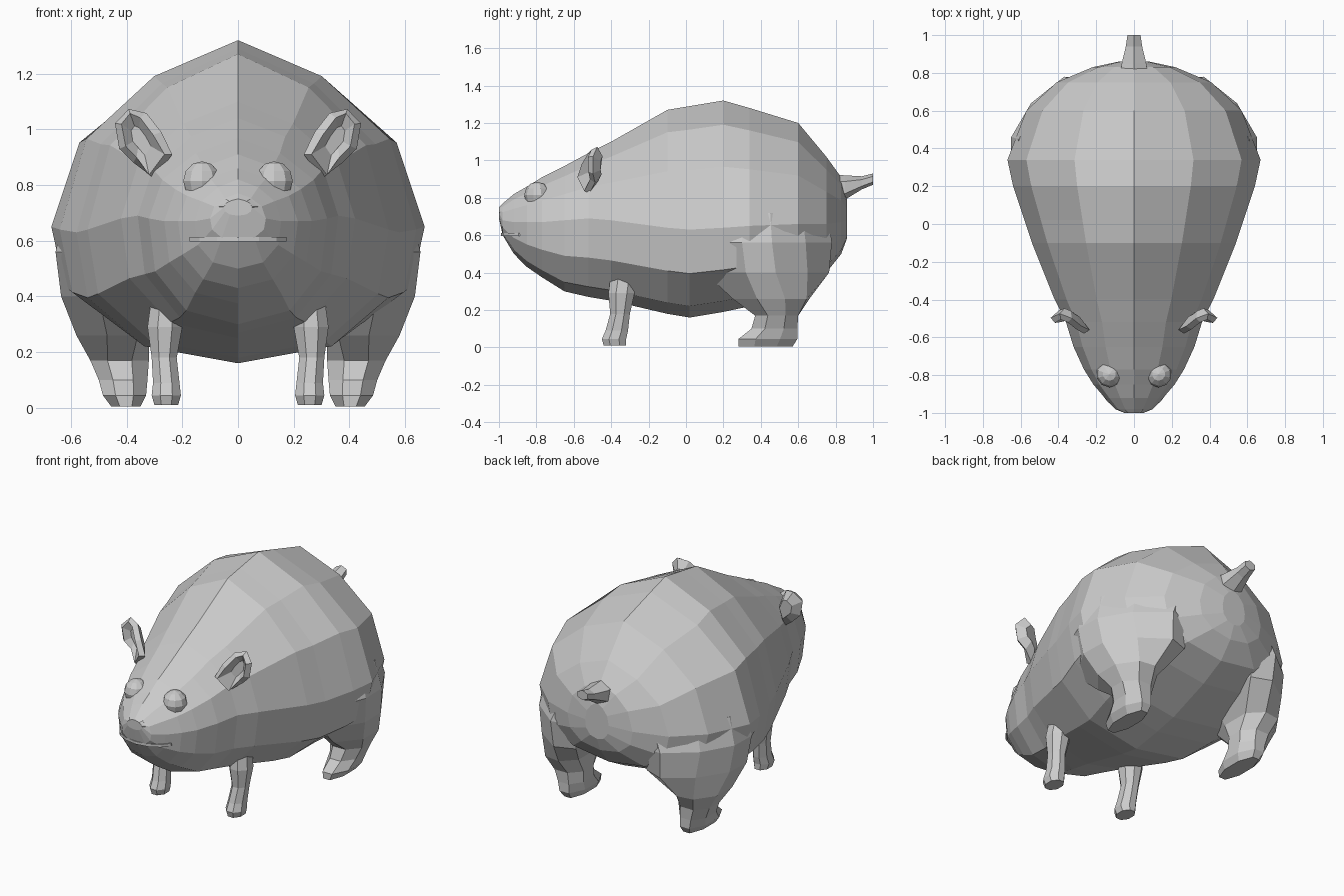
import bpy, bmesh, math
from mathutils import Vector

cube = bpy.data.objects.get("Cube")
if cube:
    bpy.data.objects.remove(cube, do_unlink=True)

fur = bpy.data.materials.new("grey_fur")
fur.use_nodes = True
GREY = (0.6, 0.6, 0.6, 1)
fur.diffuse_color = GREY
fur.node_tree.nodes["Principled BSDF"].inputs["Base Color"].default_value = GREY


def finish(name, bm):
    bmesh.ops.recalc_face_normals(bm, faces=bm.faces)
    me = bpy.data.meshes.new(name)
    bm.to_mesh(me)
    bm.free()
    me.materials.append(fur)
    ob = bpy.data.objects.new(name, me)
    bpy.context.collection.objects.link(ob)
    return ob


def loft(name, rings):
    """Skin a list of equal-length point rings and cap both ends."""
    bm = bmesh.new()
    loops = [[bm.verts.new(p) for p in ring] for ring in rings]
    n = len(loops[0])
    for a, b in zip(loops, loops[1:]):
        for i in range(n):
            j = (i + 1) % n
            bm.faces.new((a[i], a[j], b[j], b[i]))
    bm.faces.new(loops[0])
    bm.faces.new(loops[-1])
    return finish(name, bm)


# Half cross-section of the body, ridge to belly: flat flanks, full underside
SIDE = [(0, 1), (.47, .81), (.85, .48), (1, 0), (.93, -.5), (.58, -.87), (0, -1)]
SECTION = SIDE + [(-x, z) for x, z in SIDE[-2:0:-1]]


def body_ring(y, top, bottom, half, mid):
    return [(half * x, y, mid + z * (top - mid if z > 0 else mid - bottom)) for x, z in SECTION]


def leg_ring(z, x0, x1, y0, y1, n=8):
    """Eight-sided level section filling a box."""
    cx, cy, hx, hy = (x0 + x1) / 2, (y0 + y1) / 2, (x1 - x0) / 2, (y1 - y0) / 2
    k = 1 / math.cos(math.pi / n)
    return [(cx + hx * k * math.cos(math.tau * (i + .5) / n),
             cy + hy * k * math.sin(math.tau * (i + .5) / n), z) for i in range(n)]


def mirror(ob):
    ob.modifiers.new("mirror", 'MIRROR').use_mirror_merge = False


# Body and head: y, top, bottom, half width, height of widest point
sections = [
    (-1.0, .75, .69, .05, .72), (-.98, .77, .60, .10, .68),
    (-.92, .82, .50, .155, .67), (-.85, .86, .43, .215, .67),
    (-.77, .91, .375, .265, .67), (-.65, .97, .30, .32, .68),
    (-.52, 1.04, .27, .36, .69), (-.40, 1.10, .25, .42, .68),
    (-.10, 1.27, .18, .54, .64), (.02, 1.29, .16, .58, .63),
    (.20, 1.32, .19, .64, .64), (.34, 1.28, .22, .67, .65),
    (.60, 1.20, .32, .57, .66), (.75, 1.02, .40, .41, .66),
    (.83, .91, .50, .22, .67), (.86, .80, .58, .08, .68),
]
loft("body", [body_ring(*s) for s in sections])

# Hind legs: narrow foot opening into a thigh flush with the flank
thigh = {
    .26: ((.58, .53), (.50, .645), (.40, .66), (.32, .58), (.32, .40), (.36, .29), (.47, .25), (.58, .38)),
    .40: ((.63, .48), (.52, .65), (.36, .765), (.24, .72), (.22, .40), (.30, .20), (.50, .10), (.635, .32)),
    .56: ((.65, .46), (.545, .64), (.37, .78), (.22, .76), (.20, .40), (.35, .10), (.53, -.04), (.655, .30)),
    .72: ((.61, .45), (.50, .62), (.30, .76), (.20, .70), (.20, .40), (.30, .15), (.50, .05), (.62, .30)),
}
foot = [leg_ring(*s) for s in (
    (.005, .35, .455, .28, .57), (.045, .33, .485, .28, .595),
    (.10, .325, .50, .35, .595), (.17, .32, .53, .37, .60))]
mirror(loft("hind_leg", foot + [[(x, y, z) for x, y in pts] for z, pts in thigh.items()]))

# Front legs
mirror(loft("front_leg", [leg_ring(*s) for s in (
    (.01, .215, .30, -.44, -.32), (.045, .205, .31, -.45, -.32),
    (.09, .21, .305, -.43, -.31), (.18, .22, .31, -.405, -.30),
    (.29, .20, .325, -.415, -.275), (.40, .20, .31, -.40, -.26))]))

# Ears: cupped leaf shape given thickness
bm = bmesh.new()
rim = [bm.verts.new(p) for p in (
    (.25, -.57, .91), (.29, -.55, .985), (.34, -.51, 1.05), (.39, -.49, 1.065),
    (.43, -.51, 1.02), (.415, -.51, .935), (.37, -.50, .89), (.31, -.53, .83))]
cup = [bm.verts.new(v.co.lerp(Vector((.35, -.46, .97)), .5) + Vector((0, .012, 0))) for v in rim]
for i in range(8):
    j = (i + 1) % 8
    bm.faces.new((rim[i], rim[j], cup[j], cup[i]))
bm.faces.new(cup)
ear = finish("ear", bm)
solid = ear.modifiers.new("thickness", 'SOLIDIFY')
solid.thickness = .035
solid.offset = 0
mirror(ear)

# Tail
loft("tail", [[(w * math.sin(a), y, z + h * math.cos(a))
               for a in (math.tau * i / 6 for i in range(6))]
              for y, z, w, h in ((.78, .85, .085, .075), (.85, .855, .075, .065),
                                 (.94, .88, .05, .035), (1.0, .90, .04, .03))])

# Eyes: low mounds sunk into the face
bm = bmesh.new()
bmesh.ops.create_uvsphere(bm, u_segments=10, v_segments=6, radius=.07)
for v in bm.verts:
    v.co += Vector((.13, -.795, .815))
mirror(finish("eye", bm))

# Nose pad
loft("nose", [[(x * s, y, .722 + z * s) for x, z in (
    (-.075, 0), (-.045, .028), (.045, .028), (.075, 0), (.045, -.022), (-.045, -.022))]
    for y, s in ((-.93, 1.1), (-.985, 1), (-1.0, .7))])

# Thin lip wrapping round the muzzle
loft("lip", [[(.18 * math.sin(t), -.86 - .125 * math.cos(t) + dy, .605 + dz)
              for dy, dz in ((-.004, .008), (-.004, -.008), (.03, -.008), (.03, .008))]
             for t in (math.radians(d) for d in range(-75, 76, 25))])
